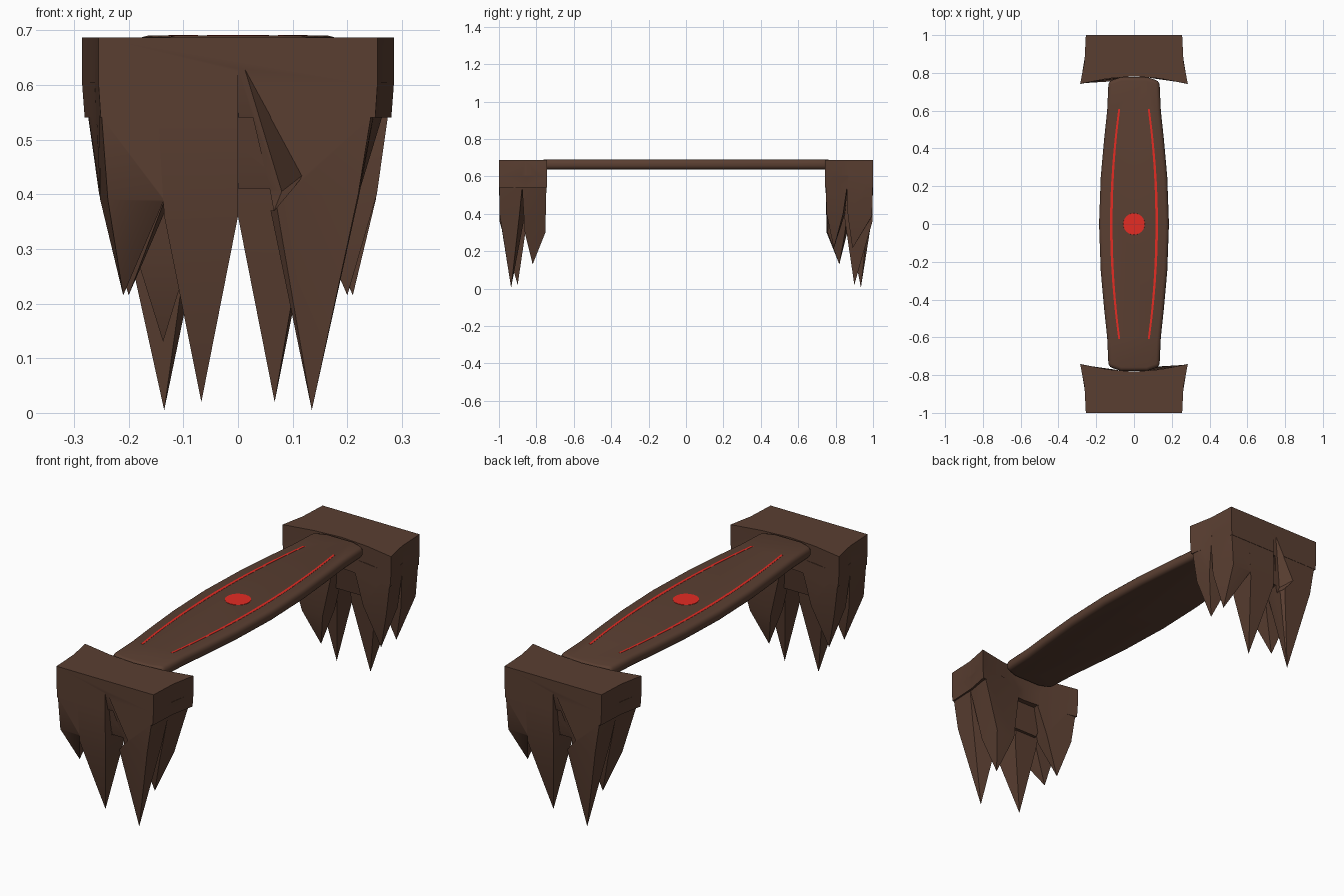
import bpy, bmesh, math

if "Cube" in bpy.data.objects:
    bpy.data.objects.remove(bpy.data.objects["Cube"])


def material(name, color):
    m = bpy.data.materials.new(name)
    m.diffuse_color = (*color, 1)
    m.use_nodes = True
    m.node_tree.nodes["Principled BSDF"].inputs["Base Color"].default_value = m.diffuse_color
    return m


BROWN = material("dark brown", (0.102, 0.049, 0.031))
RED = material("bright red", (0.78, 0.025, 0.017))


def finish(name, bm, mat):
    bmesh.ops.recalc_face_normals(bm, faces=bm.faces)
    me = bpy.data.meshes.new(name)
    bm.to_mesh(me)
    bm.free()
    me.materials.append(mat)
    ob = bpy.data.objects.new(name, me)
    bpy.context.collection.objects.link(ob)
    return ob


def hull(name, pts):
    bm = bmesh.new()
    for p in pts:
        bm.verts.new(p)
    r = bmesh.ops.convex_hull(bm, input=bm.verts)
    junk = {g for g in r["geom_interior"] if isinstance(g, bmesh.types.BMVert)}
    bmesh.ops.delete(bm, geom=list(junk), context='VERTS')
    return finish(name, bm, BROWN)


def loft(name, rings, mat):
    """Closed solid through rings with equal point counts."""
    bm = bmesh.new()
    vs = [[bm.verts.new(p) for p in ring] for ring in rings]
    n = len(vs[0])
    for a, b in zip(vs, vs[1:]):
        for i in range(n):
            bm.faces.new((a[i], a[(i + 1) % n], b[(i + 1) % n], b[i]))
    bm.faces.new(vs[0])
    bm.faces.new(vs[-1])
    return finish(name, bm, mat)


def activate(ob):
    bpy.ops.object.select_all(action='DESELECT')
    ob.select_set(True)
    bpy.context.view_layer.objects.active = ob


def boolean(ob, other, op):
    m = ob.modifiers.new("bool", 'BOOLEAN')
    m.operation, m.solver, m.object = op, 'EXACT', other
    activate(ob)
    bpy.ops.object.modifier_apply(modifier=m.name)
    bpy.data.objects.remove(other)


def smooth(ob, deg):
    activate(ob)
    bpy.ops.object.shade_smooth_by_angle(angle=math.radians(deg))


# End block: plan outline with a concave inner edge
half = [(0.255, -1.0), (0.262, -0.86), (0.285, -0.742), (0.14, -0.77)]
plan = half + [(0, -0.782)] + [(-x, y) for x, y in reversed(half)]
levels = [(0.687, 1.0), (0.60, 1.0), (0.54, 0.984)]
block = loft("front_end_block",
             [[(x * s, y, z) for x, y in plan] for z, s in levels], BROWN)

# Hanging spikes: (top z, middle z, top corners, middle corners, tip)
spikes = [
    (0.61, 0.40, [(0.01, -0.999), (0.254, -0.999), (0.261, -0.87), (0.04, -0.85)],
     [(0.067, -0.998), (0.22, -0.997), (0.222, -0.89), (0.08, -0.86)],
     (0.135, -0.935, 0.005)),
    (0.61, 0.36, [(-0.15, -0.999), (0, -0.999), (0, -0.82), (-0.15, -0.82)],
     [(-0.135, -0.997), (0, -0.997), (0, -0.85), (-0.125, -0.85)],
     (-0.067, -0.90, 0.02)),
    (0.605, 0.30, [(0.283, -0.745), (0.03, -0.781), (0.03, -0.88), (0.261, -0.88)],
     [(0.19, -0.752), (0.085, -0.757), (0.085, -0.85), (0.19, -0.862)],
     (0.137, -0.82, 0.13)),
    (0.605, 0.39, [(-0.254, -0.999), (-0.12, -0.999), (-0.12, -0.86), (-0.262, -0.86)],
     [(-0.238, -0.995), (-0.135, -0.997), (-0.14, -0.87), (-0.252, -0.865)],
     (-0.21, -0.89, 0.215)),
    (0.605, 0.40, [(-0.262, -0.87), (-0.283, -0.745), (-0.05, -0.78), (-0.08, -0.87)],
     [(-0.252, -0.84), (-0.254, -0.752), (-0.12, -0.768), (-0.13, -0.85)],
     (-0.20, -0.79, 0.215)),
]
for zt, zm, top, mid, tip in spikes:
    pts = [(x, y, zt) for x, y in top] + [(x, y, zm) for x, y in mid] + [tip]
    boolean(block, hull("spike", pts), 'UNION')

# Core filling the middle between the spikes
core = hull("core", [(x, y, 0.62) for x in (-0.16, 0.17) for y in (-0.98, -0.79)] +
            [(x, y, 0.41) for x in (-0.11, 0.10) for y in (-0.95, -0.83)])
boolean(block, core, 'UNION')

# Chipped notch in the outer face
notch = hull("notch", [(0.0, -1.01, 0.67), (0.125, -1.01, 0.44), (0.066, -1.01, 0.37),
                       (0.001, -1.01, 0.37), (0.001, -0.945, 0.405), (0.08, -0.945, 0.405),
                       (0.001, -0.945, 0.37), (0.066, -0.945, 0.37)])
boolean(block, notch, 'DIFFERENCE')
smooth(block, 40)

# Second block is the first turned half way round
back = block.copy()
back.data = block.data.copy()
back.name = "back_end_block"
back.rotation_euler.z = math.pi
bpy.context.collection.objects.link(back)

# Bridge: bowed plank with rounded edges
side = [(0.135, -0.755), (0.142, -0.60), (0.158, -0.45), (0.176, -0.25), (0.185, 0)]
side += [(x, -y) for x, y in reversed(side[:-1])]
outline = side + [(0.07, 0.778), (-0.07, 0.778)]
outline += [(-x, y) for x, y in reversed(side)] + [(-0.07, -0.778), (0.07, -0.778)]
bridge = loft("bridge_plank", [[(x, y, z) for x, y in outline] for z in (0.638, 0.69)], BROWN)
bev = bridge.modifiers.new("round", 'BEVEL')
bev.width, bev.segments, bev.angle_limit = 0.02, 3, math.radians(40)
activate(bridge)
bpy.ops.object.modifier_apply(modifier="round")
smooth(bridge, 40)

# Red inlay lines
for s, name in ((-1, "left_inlay_line"), (1, "right_inlay_line")):
    rings = []
    for i in range(17):
        y = -0.61 + 1.22 * i / 16
        x = s * (0.12 - 0.042 * (y / 0.61) ** 2)
        w = 0.007 * (1 - 0.3 * abs(y) / 0.61)
        rings.append([(x - w, y, 0.687), (x + w, y, 0.687), (x + w, y, 0.691), (x - w, y, 0.691)])
    loft(name, rings, RED)

# Red centre disc
bm = bmesh.new()
bmesh.ops.create_cone(bm, cap_ends=True, segments=24, radius1=0.058, radius2=0.057, depth=0.005)
disc = finish("centre_disc", bm, RED)
disc.location.z = 0.689
